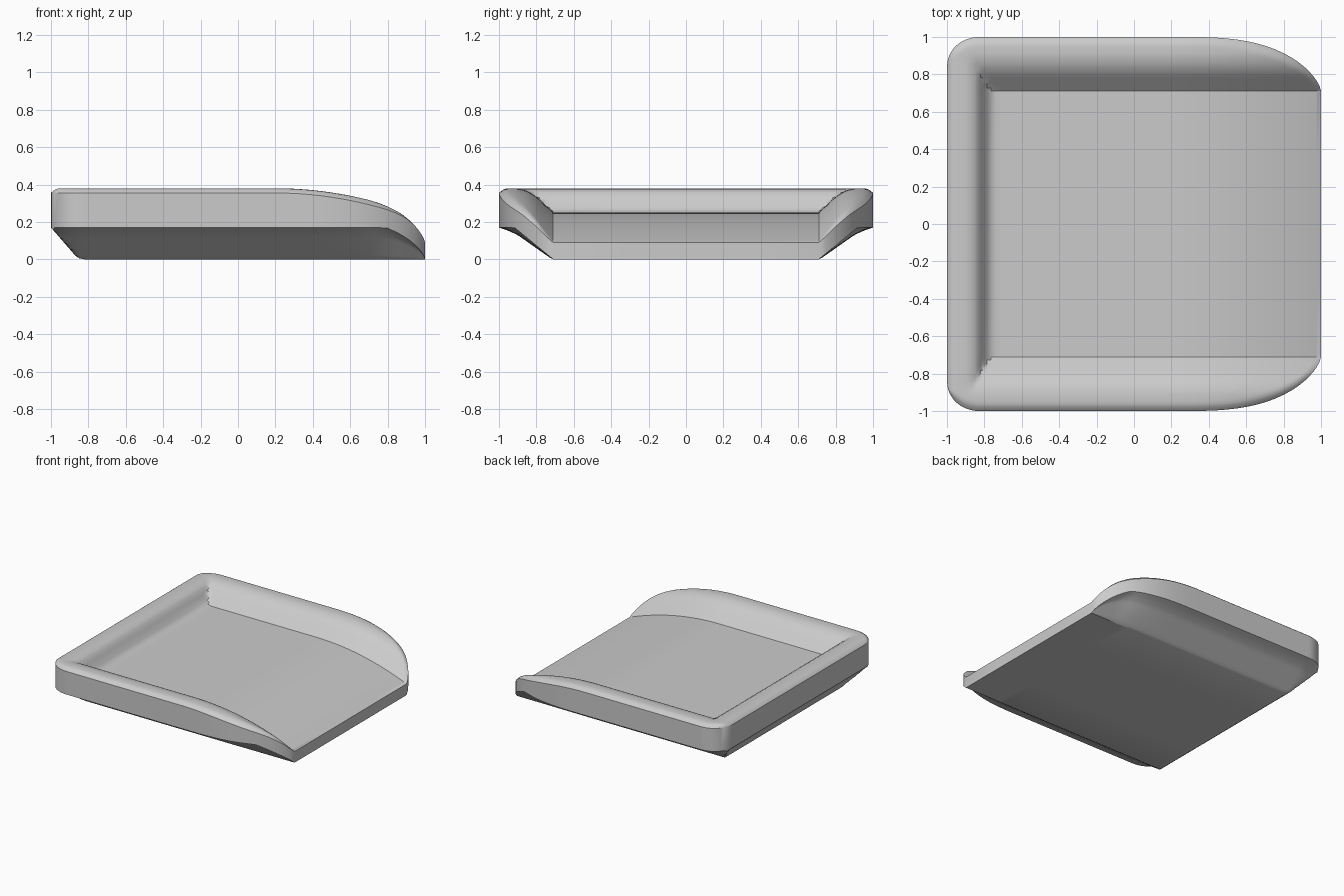
import bpy, bmesh

if "Cube" in bpy.data.objects:
    bpy.data.objects.remove(bpy.data.objects["Cube"])

FLAT = 0.71   # half width of the flat floor


def lerp_table(pts, v):
    if v <= pts[0][0]:
        return pts[0][1]
    for (a, p), (b, q) in zip(pts, pts[1:]):
        if v <= b:
            return p + (q - p) * (v - a) / (b - a)
    return pts[-1][1]


# profiles of the side lip, end lip and underside chamfers
SIDE_LIP = [(0.71, 0), (0.80, 0.085), (0.83, 0.106), (0.86, 0.12), (0.90, 0.13)]
END_LIP = [(-0.90, 0.13), (-0.87, 0.125), (-0.84, 0.108), (-0.81, 0.065),
           (-0.785, 0.025), (-0.765, 0.008), (-0.74, 0)]
UNDER_SIDE = [(0.71, 0), (0.73, 0.01), (0.90, 0.13), (0.95, 0.153), (1, 0.17)]
UNDER_END = [(-1, 0.17), (-0.87, 0.02), (-0.85, 0.006), (-0.82, 0)]


def half_width(x):
    if x < -0.82:
        s = (-0.82 - x) / 0.18
        return 0.84 + 0.16 * max(0, 1 - s ** 2.2) ** 0.5
    if x > 0.25:
        s = (x - 0.25) / 0.75
        return FLAT + 0.29 * max(0, 1 - s ** 2.9) ** 0.68
    return 1.0


def top_z(x, y):
    floor = 0.25 - 0.16 * max(0, (x - 0.2) / 0.8) ** 2
    z = floor + max(lerp_table(SIDE_LIP, abs(y)), lerp_table(END_LIP, x))
    # rounded outer rim
    w = half_width(x)
    d = x + 1
    if abs(y) > FLAT:
        d = min(d, w - abs(y))
    fade = min(1, (w - FLAT) / 0.12)
    return z - 0.025 * fade * max(0, 1 - d / 0.05) ** 2


def bottom_z(x, y, t):
    k = min(1, 1.4 * (half_width(x) - FLAT) / 0.29)
    return max(lerp_table(UNDER_SIDE, FLAT + 0.29 * t) * k, lerp_table(UNDER_END, x))


# lengthwise stations, denser at both ends
xs = [-1, -0.997, -0.99, -0.98, -0.965, -0.95, -0.925] + [p[0] for p in END_LIP]
xs += [p[0] for p in UNDER_END[1:]]
xs += [-0.7 + 0.1 * i for i in range(9)]
xs += [0.15 + 0.05 * i for i in range(15)]
xs += [0.88, 0.905, 0.925, 0.945, 0.96, 0.975, 0.985, 0.993, 1]
xs = sorted(set(round(x, 4) for x in xs))

# crosswise stations: flat floor, then the lip measured from 0 to 1
lip = [i / 16 for i in range(15)] + [0.91, 0.95, 0.98, 1]
cross = [(-1, t) for t in reversed(lip)] + [(0, f) for f in (-0.35, 0, 0.35)] + [(1, t) for t in lip]


def station(x, side, t):
    if side == 0:
        return t, 0
    return side * (FLAT + (half_width(x) - FLAT) * t), t


# tray built from closed rings joined along x
bm = bmesh.new()
rings = []
for x in xs:
    pts = [station(x, *c) for c in cross]
    ring = [bm.verts.new((x, y, top_z(x, y))) for y, t in pts]
    ring += [bm.verts.new((x, y, bottom_z(x, y, t))) for y, t in reversed(pts)]
    rings.append(ring)
n = len(rings[0])
for a, b in zip(rings, rings[1:]):
    for i in range(n):
        bm.faces.new((a[i], a[(i + 1) % n], b[(i + 1) % n], b[i]))
# end walls
for ring in (rings[0], rings[-1]):
    for i in range(n // 2 - 1):
        bm.faces.new((ring[i], ring[i + 1], ring[n - 2 - i], ring[n - 1 - i]))
bmesh.ops.remove_doubles(bm, verts=bm.verts, dist=0.0005)
bmesh.ops.dissolve_degenerate(bm, edges=bm.edges, dist=0.0002)
bmesh.ops.recalc_face_normals(bm, faces=bm.faces)

mesh = bpy.data.meshes.new("tray")
bm.to_mesh(mesh)
bm.free()
tray = bpy.data.objects.new("tray", mesh)
bpy.context.collection.objects.link(tray)
bpy.context.view_layer.objects.active = tray
tray.select_set(True)
bpy.ops.object.shade_smooth_by_angle(angle=0.52)
